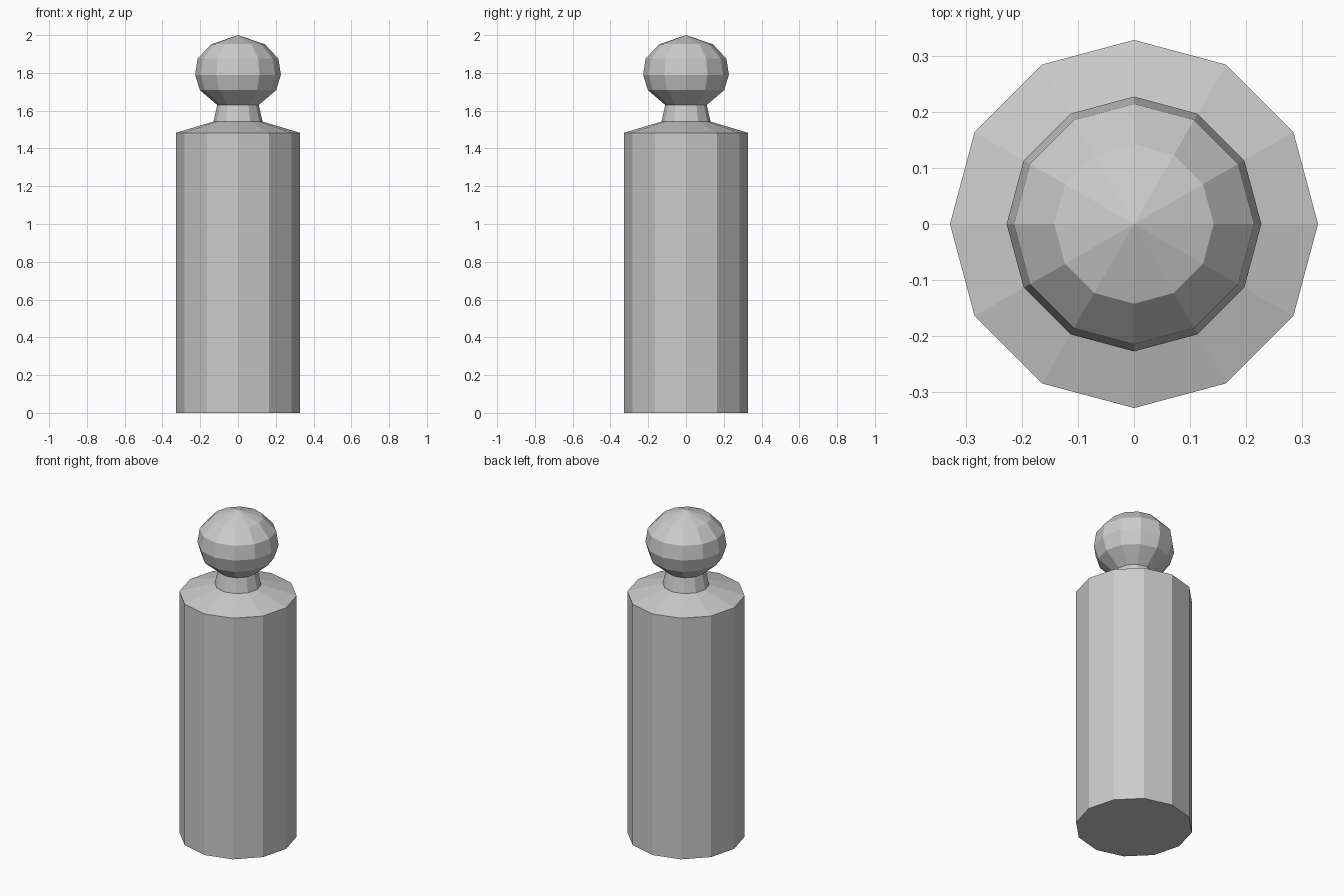
import bpy, bmesh
from math import cos, sin, pi

if "Cube" in bpy.data.objects:
    bpy.data.objects.remove(bpy.data.objects["Cube"])

SIDES = 12


def lathe(name, profile, cap_bottom=False):
    """Revolve (radius, z) points, bottom to top, into a flat-shaded part."""
    bm = bmesh.new()
    rings = []
    for r, z in profile:
        if r == 0:
            rings.append([bm.verts.new((0, 0, z))] * SIDES)
        else:
            rings.append([bm.verts.new((r * cos(2 * pi * i / SIDES),
                                        r * sin(2 * pi * i / SIDES), z))
                          for i in range(SIDES)])
    for low, high in zip(rings, rings[1:]):
        for i in range(SIDES):
            j = (i + 1) % SIDES
            corners = [low[i], low[j], high[j], high[i]]
            bm.faces.new(list(dict.fromkeys(corners)))
    if cap_bottom:
        bm.faces.new(rings[0][::-1])
    mesh = bpy.data.meshes.new(name)
    bm.to_mesh(mesh)
    bm.free()
    obj = bpy.data.objects.new(name, mesh)
    bpy.context.collection.objects.link(obj)
    return obj


# Straight body with sloped shoulder
lathe("body", [(0.328, 0), (0.328, 1.483), (0.13, 1.542)], cap_bottom=True)

# Tapered neck
lathe("neck", [(0.13, 1.542), (0.11, 1.63)])

# Faceted ball head
lathe("head", [(0.11, 1.63), (0.202, 1.709), (0.227, 1.79),
               (0.214, 1.875), (0.142, 1.952), (0, 2.0)])
